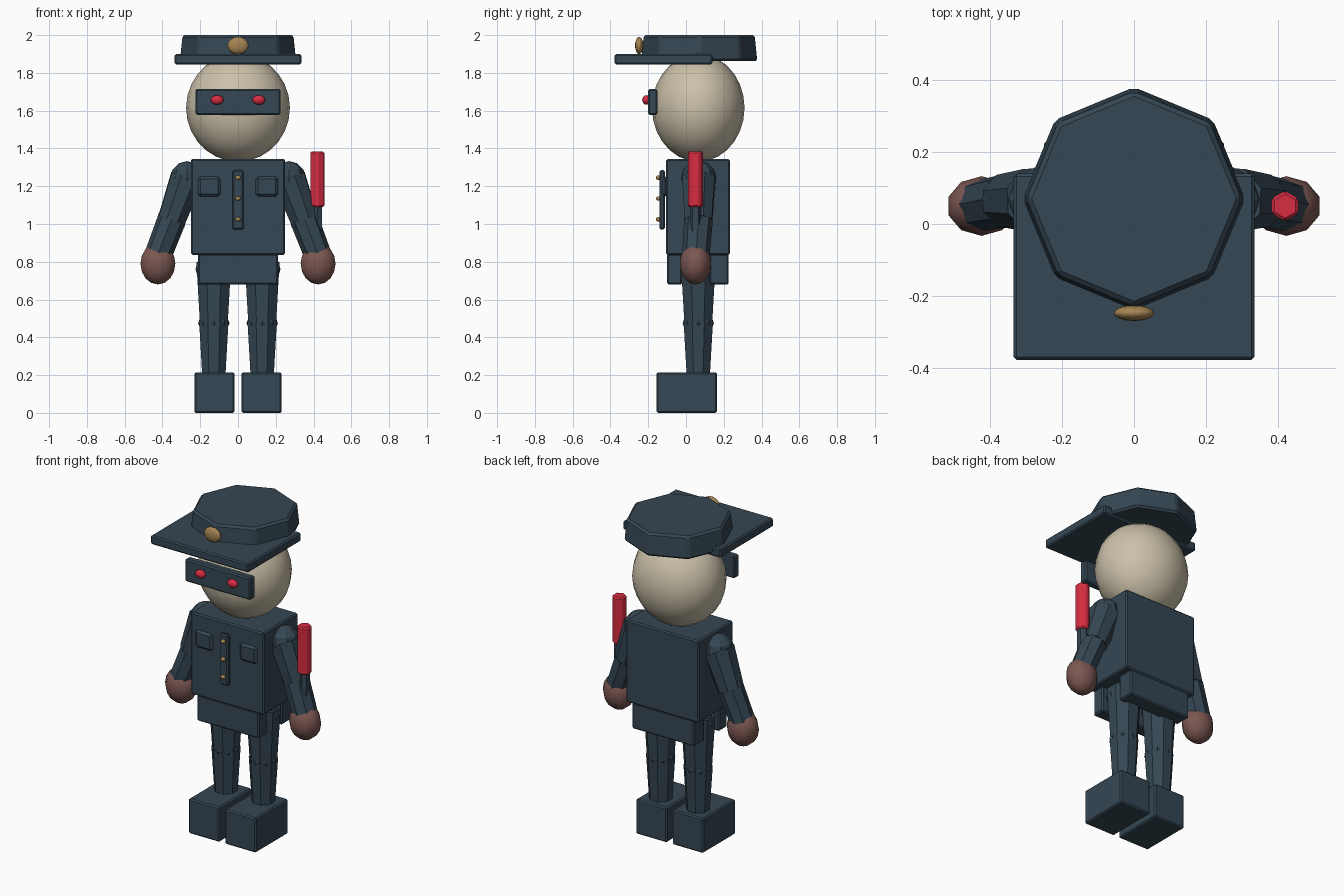
import bpy, math
from mathutils import Vector

if "Cube" in bpy.data.objects:
    bpy.data.objects.remove(bpy.data.objects["Cube"])


def material(name, rgb):
    m = bpy.data.materials.new(name)
    m.diffuse_color = (*rgb, 1)
    m.use_nodes = True
    m.node_tree.nodes["Principled BSDF"].inputs["Base Color"].default_value = m.diffuse_color
    return m


NAVY = material("navy cloth", (0.036, 0.063, 0.088))
CREAM = material("cream", (0.60, 0.53, 0.40))
BROWN = material("brown glove", (0.20, 0.095, 0.083))
RED = material("red", (0.68, 0.026, 0.055))
GOLD = material("gold", (0.38, 0.23, 0.085))


def finish(name, mat, bevel=0.0):
    ob = bpy.context.object
    ob.name = name
    ob.data.materials.append(mat)
    if bevel:
        b = ob.modifiers.new("edge", "BEVEL")
        b.width = bevel
        b.segments = 1
    return ob


def box(name, x, y, z, mat=NAVY, bevel=0.008):
    """Box from (min, max) pairs."""
    bpy.ops.mesh.primitive_cube_add(size=1)
    ob = finish(name, mat, bevel)
    for v in ob.data.vertices:
        v.co = [(a + b) / 2 + c * (b - a) for (a, b), c in zip((x, y, z), v.co)]
    return ob


def ball(name, loc, radii, mat, seg=16, rings=10, smooth=True):
    bpy.ops.mesh.primitive_uv_sphere_add(segments=seg, ring_count=rings, radius=1)
    ob = finish(name, mat)
    for v in ob.data.vertices:
        v.co = [l + r * c for l, r, c in zip(loc, radii, v.co)]
    if smooth:
        bpy.ops.object.shade_smooth()
    return ob


def rod(name, p, q, r1, r2, mat=NAVY, sides=8, spin=0.0, bevel=0.0):
    """Tapered prism from point p to point q."""
    p, q = Vector(p), Vector(q)
    bpy.ops.mesh.primitive_cone_add(vertices=sides, radius1=r1, radius2=r2, depth=(q - p).length)
    ob = finish(name, mat, bevel)
    turn = Vector((0, 0, 1)).rotation_difference((q - p).normalized()).to_matrix()
    c, s = math.cos(spin), math.sin(spin)
    for v in ob.data.vertices:
        x, y, z = v.co
        v.co = turn @ Vector((x * c - y * s, x * s + y * c, z)) + (p + q) / 2
    return ob


# head, visor band and eyes
ball("head", (0, 0.065, 1.615), (0.275, 0.245, 0.285), CREAM, 20, 14)
box("visor_band", (-0.225, 0.225), (-0.20, -0.152), (1.577, 1.715))

# cap
rod("cap_crown", (0, 0.07, 1.862), (0, 0.07, 2.0), 0.312, 0.298, bevel=0.012)
box("cap_brim", (-0.335, 0.335), (-0.378, 0.14), (1.845, 1.90))
ball("cap_badge", (0, -0.248, 1.945), (0.056, 0.022, 0.046), GOLD, 16, 8)

# coat with front and back skirts
box("torso", (-0.25, 0.25), (-0.105, 0.232), (0.837, 1.345))
box("front_skirt", (-0.213, 0.213), (-0.10, -0.02), (0.68, 0.842))
box("back_skirt", (-0.213, 0.213), (0.125, 0.226), (0.68, 0.842))
box("button_strip", (-0.029, 0.029), (-0.14, -0.112), (0.97, 1.285))
for i, z in enumerate((1.245, 1.135, 1.025)):
    ball(f"button_{i}", (0, -0.145, z), (0.015, 0.015, 0.012), GOLD, 8, 6)

for s, side in ((-1, "left"), (1, "right")):
    ball(side + "_eye", (s * 0.11, -0.21, 1.657), (0.034, 0.022, 0.025), RED, 12, 8)
    box(side + "_pocket", sorted((s * 0.093, s * 0.212)), (-0.125, -0.098), (1.145, 1.252), bevel=0.014)

    # arm: shoulder, elbow and wrist joined by tapered sleeves
    shoulder = (s * 0.27, 0.068, 1.245)
    elbow = (s * 0.352, 0.066, 1.02)
    wrist = (s * 0.425, 0.052, 0.83)
    half = math.pi / 8
    ball(side + "_shoulder", shoulder, (0.088, 0.092, 0.088), NAVY, 8, 6, False)
    rod(side + "_upper_arm", shoulder, elbow, 0.094, 0.078, spin=half)
    ball(side + "_elbow", elbow, (0.078, 0.074, 0.078), NAVY, 8, 6, False)
    rod(side + "_forearm", elbow, wrist, 0.076, 0.072, spin=half)
    ball(side + "_hand", (s * 0.424, 0.05, 0.79), (0.097, 0.083, 0.11), BROWN, 10, 8)

    # leg: thigh, knee, shin and boot
    x, y = s * 0.128, 0.065
    ball(side + "_hip", (x, y, 0.76), (0.097, 0.10, 0.09), NAVY, 8, 6, False)
    rod(side + "_thigh", (x, y, 0.48), (x, y, 0.80), 0.08, 0.10, spin=half)
    ball(side + "_knee", (x, y, 0.475), (0.083, 0.083, 0.06), NAVY, 8, 6, False)
    rod(side + "_shin", (x, y, 0.19), (x, y, 0.48), 0.066, 0.084, spin=half)
    box(side + "_boot", sorted((s * 0.018, s * 0.231)), (-0.156, 0.163), (0.0, 0.215))

# baton in the right hand
rod("baton_handle", (0.42, 0.05, 0.80), (0.42, 0.05, 1.10), 0.03, 0.03, sides=6)
rod("baton_tip", (0.42, 0.05, 1.09), (0.42, 0.05, 1.383), 0.043, 0.043, RED, 6, bevel=0.008)
